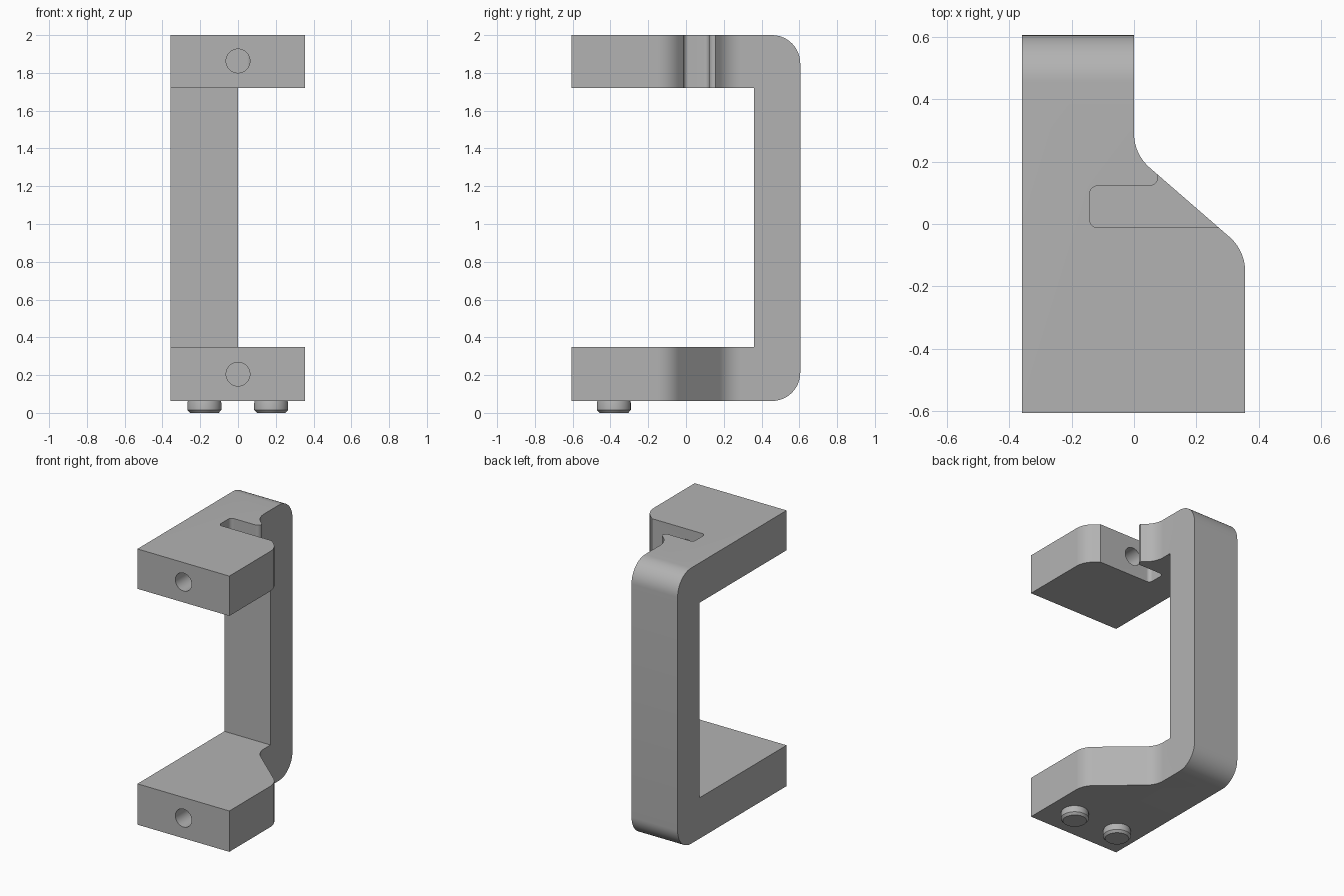
import bpy
import bmesh
import math
from mathutils import Vector

cube = bpy.data.objects.get("Cube")
if cube:
    bpy.data.objects.remove(cube, do_unlink=True)

grey = bpy.data.materials.new("matte grey")
grey.use_nodes = True
colour = (0.45, 0.45, 0.45, 1)
grey.diffuse_color = colour
grey.node_tree.nodes["Principled BSDF"].inputs["Base Color"].default_value = colour


def rounded(corners, steps=12):
    """Turn (x, y, radius) corners into an outline with round fillets."""
    pts = []
    for i, (x, y, r) in enumerate(corners):
        p = Vector((x, y))
        if r == 0:
            pts.append(p)
            continue
        a = (Vector(corners[i - 1][:2]) - p).normalized()
        b = (Vector(corners[(i + 1) % len(corners)][:2]) - p).normalized()
        half = a.angle(b) / 2
        centre = p + (a + b).normalized() * r / math.sin(half)
        start = p + a * r / math.tan(half) - centre
        end = p + b * r / math.tan(half) - centre
        sweep = math.pi - 2 * half
        for k in range(steps + 1):
            t = k / steps
            pts.append(centre + (start * math.sin((1 - t) * sweep)
                                 + end * math.sin(t * sweep)) / math.sin(sweep))
    return pts


def finish(name, bm):
    bmesh.ops.recalc_face_normals(bm, faces=bm.faces)
    mesh = bpy.data.meshes.new(name)
    bm.to_mesh(mesh)
    bm.free()
    mesh.materials.append(grey)
    obj = bpy.data.objects.new(name, mesh)
    bpy.context.collection.objects.link(obj)
    return obj


def prism(name, outline, place, depth):
    bm = bmesh.new()
    face = bm.faces.new([bm.verts.new(place(p)) for p in outline])
    ext = bmesh.ops.extrude_face_region(bm, geom=[face])
    verts = [v for v in ext["geom"] if isinstance(v, bmesh.types.BMVert)]
    bmesh.ops.translate(bm, verts=verts, vec=depth)
    return finish(name, bm)


def activate(obj):
    bpy.ops.object.select_all(action="DESELECT")
    obj.select_set(True)
    bpy.context.view_layer.objects.active = obj


def combine(obj, tool, operation):
    mod = obj.modifiers.new("cut", "BOOLEAN")
    mod.operation, mod.object, mod.solver = operation, tool, "EXACT"
    tool.hide_render = True
    activate(obj)
    bpy.ops.object.modifier_apply(modifier=mod.name)
    bpy.data.objects.remove(tool, do_unlink=True)


# C-shaped side profile
BOTTOM, TOP, FRONT, BACK = 0.063, 2.0, -0.605, 0.605
side = rounded([(FRONT, BOTTOM, 0), (BACK, BOTTOM, 0.15), (BACK, TOP, 0.15),
                (FRONT, TOP, 0), (FRONT, 1.72, 0), (0.36, 1.72, 0),
                (0.36, 0.35, 0), (FRONT, 0.35, 0)])
frame = prism("bracket_frame", side, lambda p: (-0.5, p.x, p.y), (1, 0, 0))

# Plan outline narrows towards the back column
plan = rounded([(-0.358, -0.7, 0), (0.356, -0.7, 0), (0.356, -0.085, 0.146),
                (0, 0.224, 0.146), (0, 0.7, 0), (-0.358, 0.7, 0)])
combine(frame, prism("plan_tool", plan, lambda p: (p.x, p.y, -0.1), (0, 0, 2.3)),
        "INTERSECT")

# Clamp slot through the upper arm, with a rounded lip
slot = rounded([(-0.142, -0.012, 0.026), (0.5, -0.012, 0), (0.5, 0.3, 0),
                (0.15, 0.3, 0), (0.076, 0.18, 0), (0.079, 0.122, 0.029),
                (-0.142, 0.122, 0.026)])
combine(frame, prism("slot_tool", slot, lambda p: (p.x, p.y, 1.6), (0, 0, 0.6)),
        "DIFFERENCE")

# Screw holes in the front of both arms
circle = [Vector((math.cos(math.tau * i / 48), math.sin(math.tau * i / 48))) * 0.063
          for i in range(48)]
for z in (1.863, 0.205):
    hole = prism("hole_tool", circle, lambda p: (p.x, -0.7, z + p.y), (0, 0.72, 0))
    combine(frame, hole, "DIFFERENCE")

# Locating pins under the lower arm
pins = []
for name, x in (("right_pin", -0.178), ("left_pin", 0.176)):
    bm = bmesh.new()
    rings = [[bm.verts.new((x + r * math.cos(math.tau * i / 48),
                            -0.382 + r * math.sin(math.tau * i / 48), z))
              for i in range(48)]
             for r, z in ((0.076, 0), (0.09, 0.016), (0.09, 0.052), (0.085, 0.07))]
    for low, high in zip(rings, rings[1:]):
        for i in range(48):
            j = (i + 1) % 48
            bm.faces.new((low[i], low[j], high[j], high[i]))
    bm.faces.new(rings[0])
    bm.faces.new(rings[-1])
    pins.append(finish(name, bm))

for obj in [frame] + pins:
    activate(obj)
    bpy.ops.object.shade_smooth_by_angle(angle=math.radians(25))
